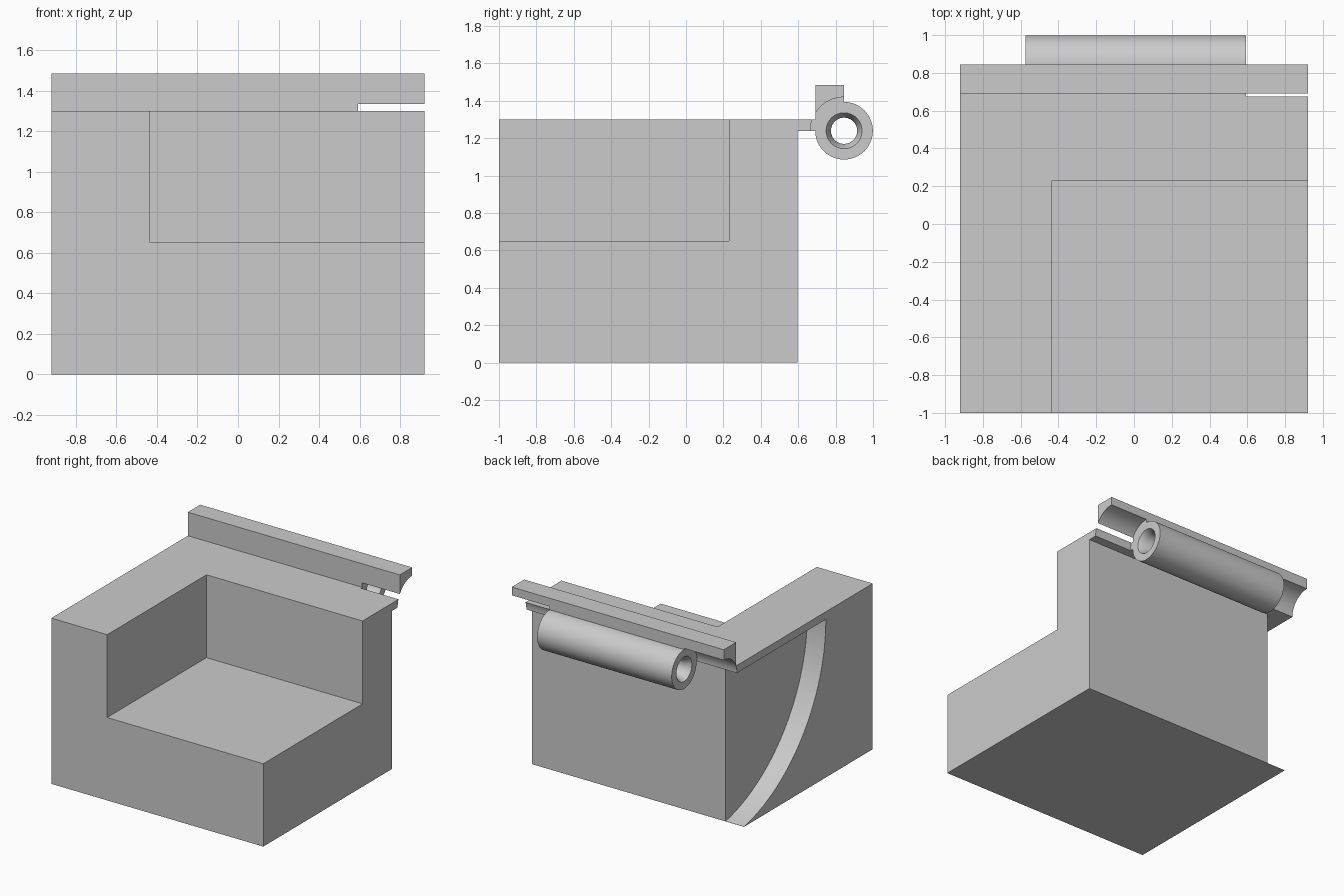
import bpy, bmesh, math

old = bpy.data.objects.get("Cube")
if old:
    bpy.data.objects.remove(old, do_unlink=True)

# Main dimensions
W = 0.92                       # half width
FRONT, BACK = -1.0, 0.595
TOP, PLATE = 1.30, 1.24        # top face and underside of the top plate
AY, AZ = 0.845, 1.24           # hinge axis
BAR_Y, BAR_TOP = 0.692, 1.485
HX0, HX1 = -0.575, 0.592       # knuckle ends

grey = bpy.data.materials.new("light grey")
grey.use_nodes = True
grey.diffuse_color = (0.6, 0.6, 0.6, 1)
grey.node_tree.nodes["Principled BSDF"].inputs["Base Color"].default_value = (0.6, 0.6, 0.6, 1)


def finish(name, bm):
    bmesh.ops.recalc_face_normals(bm, faces=bm.faces)
    mesh = bpy.data.meshes.new(name)
    bm.to_mesh(mesh)
    bm.free()
    mesh.materials.append(grey)
    ob = bpy.data.objects.new(name, mesh)
    bpy.context.collection.objects.link(ob)
    return ob


def prism(name, profile, x0, x1):
    """Extrude a (y, z) profile along x."""
    bm = bmesh.new()
    face = bm.faces.new([bm.verts.new((x0, y, z)) for y, z in profile])
    new = bmesh.ops.extrude_face_region(bm, geom=[face])["geom"]
    verts = [v for v in new if isinstance(v, bmesh.types.BMVert)]
    bmesh.ops.translate(bm, verts=verts, vec=(x1 - x0, 0, 0))
    return finish(name, bm)


def rect(y0, y1, z0, z1):
    return [(y0, z0), (y1, z0), (y1, z1), (y0, z1)]


def arc(r, a0, a1, n=24):
    """Points around the hinge axis, angles in radians."""
    angles = [a0 + (a1 - a0) * i / n for i in range(n + 1)]
    return [(AY + r * math.cos(a), AZ + r * math.sin(a)) for a in angles]


def activate(ob):
    bpy.ops.object.select_all(action='DESELECT')
    ob.select_set(True)
    bpy.context.view_layer.objects.active = ob


def cut(ob, cutter):
    cutter.hide_render = True
    mod = ob.modifiers.new("cut", 'BOOLEAN')
    mod.operation, mod.solver, mod.object = 'DIFFERENCE', 'EXACT', cutter
    activate(ob)
    bpy.ops.object.modifier_apply(modifier=mod.name)
    bpy.data.objects.remove(cutter, do_unlink=True)


def smooth(ob):
    activate(ob)
    bpy.ops.object.shade_smooth_by_angle(angle=math.radians(30))


# Block with an open corner pocket and an arc-shaped side recess
block = prism("block", rect(FRONT, BACK, 0, TOP), -W, W)
cut(block, prism("pocket_cutter", rect(FRONT - 0.1, 0.23, 0.65, TOP + 0.1), -0.435, W + 0.1))
sweep = arc(1.264, math.pi, 1.5 * math.pi, 64) + [(AY, AZ)]
cut(block, prism("recess_cutter", sweep, -W - 0.1, -0.76))
smooth(block)


# Lip and upright bar, hollowed around the hinge axis
def joined_section(name, r, x0, x1):
    outline = [(BACK, PLATE), (BACK, TOP), (BAR_Y, TOP), (BAR_Y, BAR_TOP), (AY, BAR_TOP)]
    smooth(prism(name, outline + arc(r, math.pi / 2, math.pi), x0, x1))


joined_section("middle_bar", 0.14, HX0, HX1)
joined_section("right_bar", 0.163, -W, HX0)

# On the left end the clearance breaks through, separating lip and bar
clear = 0.18
lip_angle = math.pi - math.asin((TOP - AZ) / clear)
bar_angle = math.acos((BAR_Y - AY) / clear)
smooth(prism("left_lip", [(BACK, PLATE), (BACK, TOP)] + arc(clear, lip_angle, math.pi, 8), HX1, W))
smooth(prism("left_bar", [(BAR_Y, BAR_TOP), (AY, BAR_TOP)] + arc(clear, math.pi / 2, bar_angle), HX1, W))

# Hinge knuckle: a tube with countersunk ends
outer, mouth, bore, depth = 0.154, 0.096, 0.07, 0.05
rings = [(HX0, outer), (HX1, outer), (HX1, mouth), (HX1 - depth, bore), (HX0 + depth, bore), (HX0, mouth)]
bm = bmesh.new()
N = 64
loops = []
for x, r in rings:
    pts = arc(r, 0, 2 * math.pi, N)[:-1]
    loops.append([bm.verts.new((x, y, z)) for y, z in pts])
for i, a in enumerate(loops):
    b = loops[(i + 1) % len(loops)]
    for j in range(N):
        k = (j + 1) % N
        bm.faces.new((a[j], a[k], b[k], b[j]))
smooth(finish("hinge_knuckle", bm))
